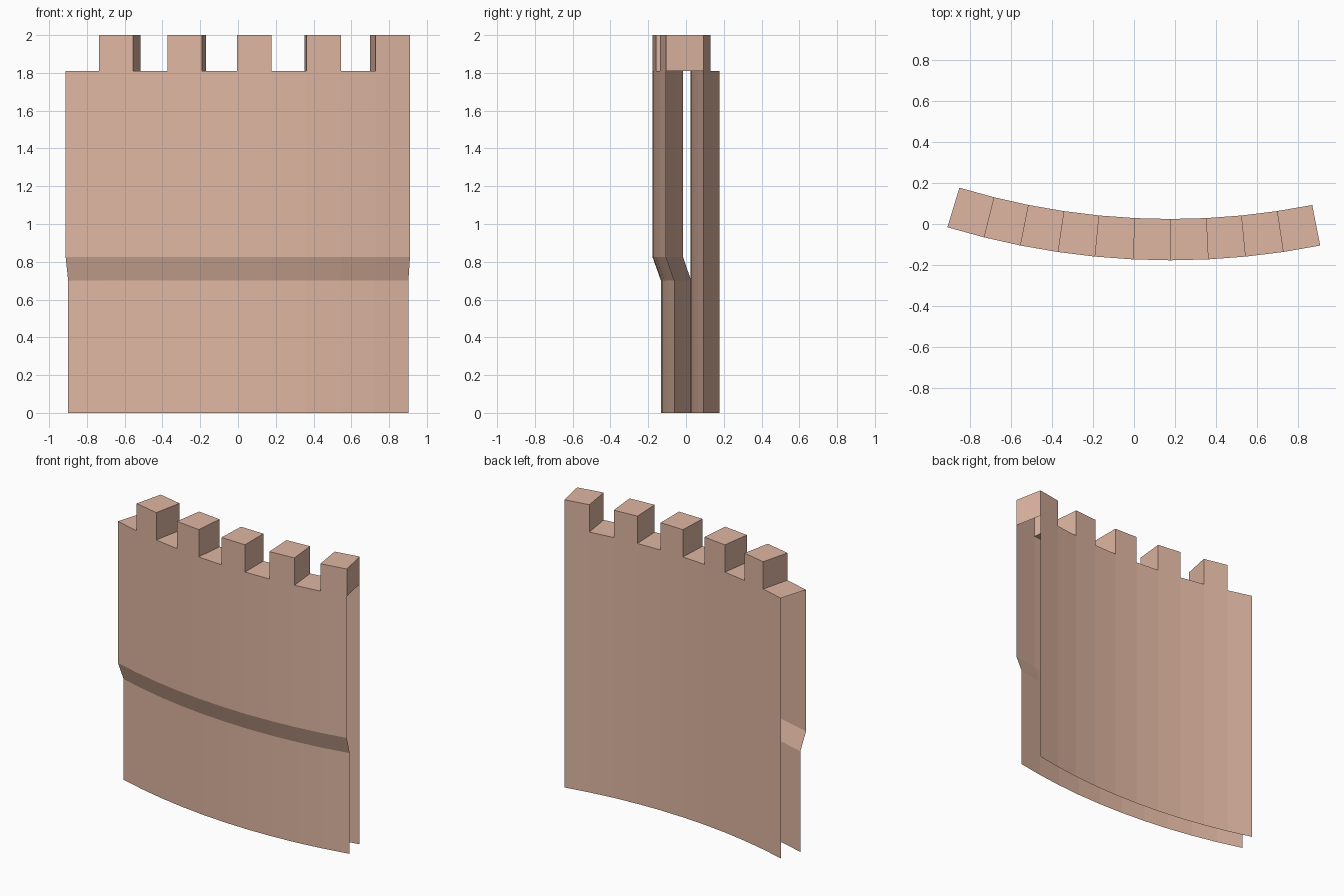
import bpy, bmesh
from math import sin, cos, radians

if "Cube" in bpy.data.objects:
    bpy.data.objects.remove(bpy.data.objects["Cube"])

# Curved wall segment: ten steps of a 128-sided ring
STEP = radians(360 / 128)
CX, CY = 0.178, 3.5785
R_OUT, R_FOOT, R_IN = 3.756, 3.711, 3.554
Z_WALK, Z_TOP = 1.81, 2.0
FIRST, COUNT = -6, 10

stone = bpy.data.materials.new("stone")
stone.diffuse_color = (0.74, 0.47, 0.36, 1)
stone.use_nodes = True
stone.node_tree.nodes["Principled BSDF"].inputs["Base Color"].default_value = stone.diffuse_color


def point(i, r, z):
    a = (FIRST + i) * STEP
    return (CX + r * sin(a), CY - r * cos(a), z)


def quad(bm, *corners):
    bm.faces.new([bm.verts.new(point(*c)) for c in corners])


def sweep(bm, i, profile):
    """One ring step of an open (radius, height) profile."""
    for (r0, z0), (r1, z1) in zip(profile, profile[1:]):
        quad(bm, (i, r0, z0), (i + 1, r0, z0), (i + 1, r1, z1), (i, r1, z1))


def finish(name, bm):
    bmesh.ops.remove_doubles(bm, verts=bm.verts, dist=1e-4)
    mesh = bpy.data.meshes.new(name)
    bm.to_mesh(mesh)
    bm.free()
    mesh.materials.append(stone)
    ob = bpy.data.objects.new(name, mesh)
    bpy.context.collection.objects.link(ob)


# Front skin with sloping ledge, and plain back skin (ends and base are open)
skins = {
    "front_wall": [(R_FOOT, 0), (R_FOOT, 0.70), (R_OUT, 0.825), (R_OUT, Z_WALK)],
    "back_wall": [(R_IN, Z_WALK), (R_IN, 0)],
}
for name, profile in skins.items():
    bm = bmesh.new()
    for i in range(COUNT):
        sweep(bm, i, profile)
    finish(name, bm)

# Battlements: low gaps on even steps, hollow raised blocks on odd steps
bm = bmesh.new()
for i in range(COUNT):
    if i % 2 == 0:
        sweep(bm, i, [(R_OUT, Z_WALK), (R_IN, Z_WALK)])
    else:
        sweep(bm, i, [(R_OUT, Z_WALK), (R_OUT, Z_TOP), (R_IN, Z_TOP), (R_IN, Z_WALK)])
        side = [(R_OUT, Z_WALK), (R_OUT, Z_TOP), (R_IN, Z_TOP), (R_IN, Z_WALK)]
        quad(bm, *[(i, r, z) for r, z in side])
        quad(bm, *[(i + 1, r, z) for r, z in reversed(side)])
finish("battlements", bm)
